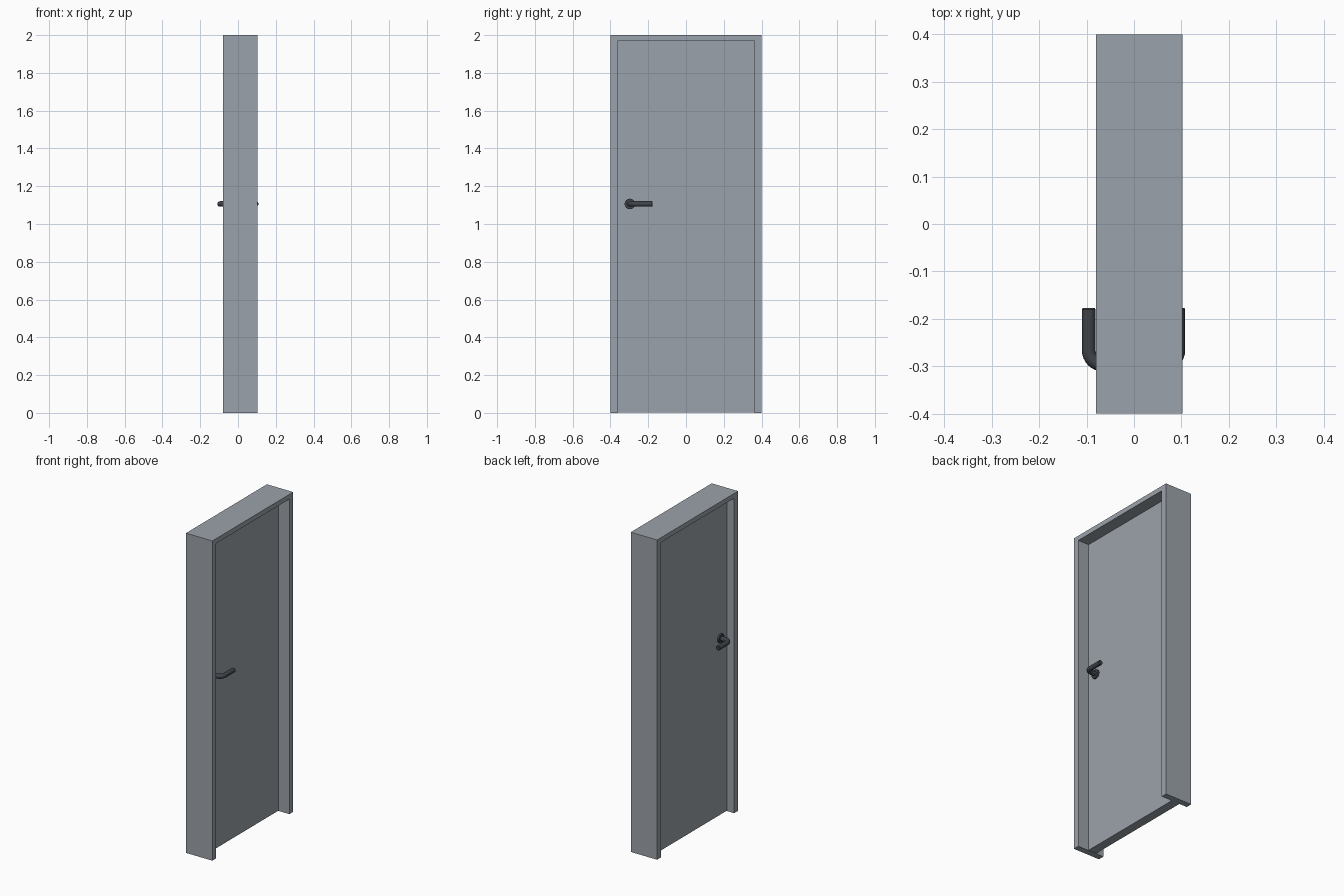
import bpy, bmesh, math
from mathutils import Matrix, Vector

if "Cube" in bpy.data.objects:
    bpy.data.objects.remove(bpy.data.objects["Cube"])


def material(name, rgb):
    m = bpy.data.materials.new(name)
    m.diffuse_color = (*rgb, 1)
    m.use_nodes = True
    m.node_tree.nodes["Principled BSDF"].inputs["Base Color"].default_value = m.diffuse_color
    return m


grey = material("blue_grey_paint", (0.33, 0.365, 0.405))
dark = material("dark_metal", (0.05, 0.056, 0.068))

X0, X1 = -0.08, 0.102      # frame depth
W, H = 0.4, 2.0            # frame half width, height
IW, IH = 0.362, 1.97       # opening half width, height
MID = -0.001               # middle of the door leaf
LEAF = 0.028               # half thickness of the leaf
HY, HZ = -0.297, 1.106     # handle axis


def add_object(name, bm, mat):
    bmesh.ops.recalc_face_normals(bm, faces=bm.faces)
    me = bpy.data.meshes.new(name)
    bm.to_mesh(me)
    bm.free()
    ob = bpy.data.objects.new(name, me)
    bpy.context.collection.objects.link(ob)
    me.materials.append(mat)
    return ob


def prism(name, outline, x0, x1, mat):
    """Extrude a (y, z) outline along x."""
    bm = bmesh.new()
    face = bm.faces.new([bm.verts.new((x0, y, z)) for y, z in outline])
    out = bmesh.ops.extrude_face_region(bm, geom=[face])
    verts = [v for v in out["geom"] if isinstance(v, bmesh.types.BMVert)]
    bmesh.ops.translate(bm, vec=(x1 - x0, 0, 0), verts=verts)
    return add_object(name, bm, mat)


def smooth(ob):
    bpy.ops.object.select_all(action="DESELECT")
    ob.select_set(True)
    bpy.context.view_layer.objects.active = ob
    bpy.ops.object.shade_smooth_by_angle(angle=math.radians(35))


def rod(name, side):
    """Sweep a circle out of the leaf, round the bend and along the grip."""
    r, bend, n = 0.0145, 0.031, 20
    reach = 0.0945
    path = [(LEAF, HY, 0.0, r)]
    for i in range(9):
        a = math.pi / 2 * i / 8
        path.append((reach - bend + bend * math.sin(a),
                     HY + bend - bend * math.cos(a), a, r))
    path += [(reach, -0.18, math.pi / 2, r), (reach, -0.177, math.pi / 2, r * 0.85)]
    bm = bmesh.new()
    rings = []
    for x, y, a, rad in path:
        ring = []
        for k in range(n):
            t = 2 * math.pi * k / n
            u = rad * math.cos(t)
            ring.append(bm.verts.new((MID + side * (x - u * math.sin(a)),
                                      y + u * math.cos(a), HZ + rad * math.sin(t))))
        rings.append(ring)
    for p, q in zip(rings, rings[1:]):
        for k in range(n):
            bm.faces.new((p[k], p[(k + 1) % n], q[(k + 1) % n], q[k]))
    bm.faces.new(rings[0])
    bm.faces.new(rings[-1])
    smooth(add_object(name, bm, dark))


def rosette(name, side):
    """Round plate behind the handle."""
    bm = bmesh.new()
    place = Matrix.Translation(Vector((MID + side * (LEAF + 0.005), HY, HZ)))
    bmesh.ops.create_cone(bm, cap_ends=True, segments=24, radius1=0.028,
                          radius2=0.028, depth=0.01,
                          matrix=place @ Matrix.Rotation(math.pi / 2, 4, "Y"))
    smooth(add_object(name, bm, dark))


# Frame: two jambs and a head in one outline
prism("door_frame", [(-W, 0), (-W, H), (W, H), (W, 0), (IW, 0), (IW, IH),
                     (-IW, IH), (-IW, 0)], X0, X1, grey)

# Door leaf set inside the opening
prism("door_leaf", [(-IW, 0.002), (-IW, IH), (IW, IH), (IW, 0.002)],
      MID - LEAF, MID + LEAF, grey)

# Lever handle and plate on each face
for label, side in (("left", -1), ("right", 1)):
    rod(label + "_handle", side)
    rosette(label + "_handle_plate", side)
